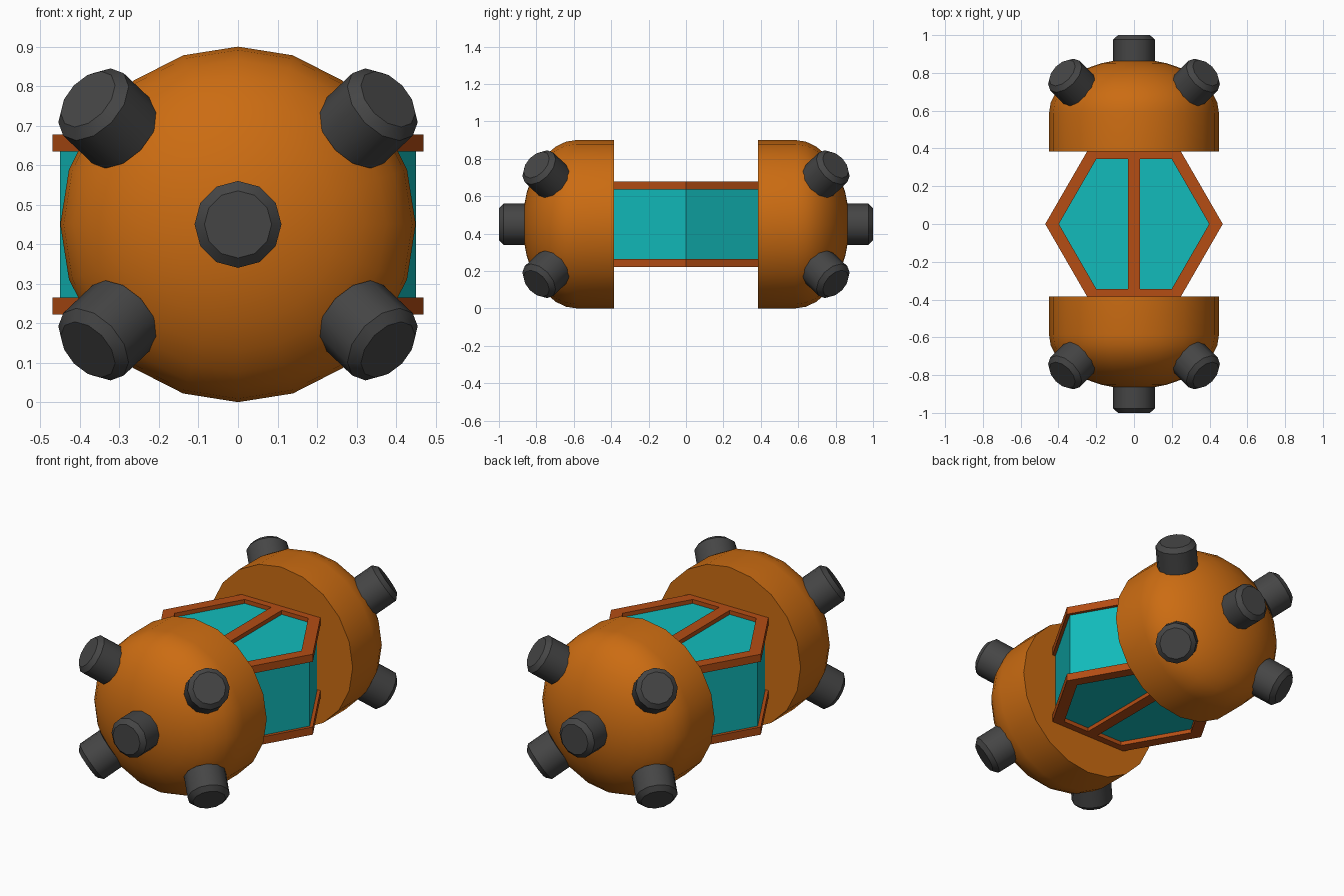
import bpy, bmesh, math
from mathutils import Vector, Matrix

if "Cube" in bpy.data.objects:
    bpy.data.objects.remove(bpy.data.objects["Cube"])

ZC = 0.45  # height of the long axis


def material(name, rgb):
    m = bpy.data.materials.new(name)
    m.diffuse_color = (*rgb, 1)
    m.use_nodes = True
    m.node_tree.nodes["Principled BSDF"].inputs["Base Color"].default_value = m.diffuse_color
    return m


ORANGE = material("orange_shell", (0.6, 0.15, 0.006))
RUST = material("rust_frame", (0.46, 0.075, 0.007))
TEAL = material("teal_glass", (0.006, 0.5, 0.5))
DARK = material("dark_metal", (0.06, 0.06, 0.06))


def finish(name, bm, mat, matrix=Matrix(), smooth=None):
    bmesh.ops.recalc_face_normals(bm, faces=bm.faces)
    me = bpy.data.meshes.new(name)
    bm.to_mesh(me)
    bm.free()
    me.transform(matrix)
    me.materials.append(mat)
    ob = bpy.data.objects.new(name, me)
    bpy.context.collection.objects.link(ob)
    if smooth:
        bpy.ops.object.select_all(action='DESELECT')
        ob.select_set(True)
        bpy.context.view_layer.objects.active = ob
        bpy.ops.object.shade_smooth_by_angle(angle=math.radians(smooth))
    return ob


def lathe(name, profile, sides, mat, origin, axis, smooth):
    """Closed solid from (radius, height) rings, turned about an axis."""
    bm = bmesh.new()
    rings = [[bm.verts.new((r * math.cos(2 * math.pi * i / sides),
                            r * math.sin(2 * math.pi * i / sides), h))
              for i in range(sides)] for r, h in profile]
    for a, b in zip(rings, rings[1:]):
        for i in range(sides):
            j = (i + 1) % sides
            bm.faces.new((a[i], a[j], b[j], b[i]))
    bm.faces.new(rings[0])
    bm.faces.new(rings[-1])
    bmesh.ops.remove_doubles(bm, verts=bm.verts, dist=1e-5)
    turn = Vector(axis).to_track_quat('Z', 'Y').to_matrix().to_4x4()
    return finish(name, bm, mat, Matrix.Translation(origin) @ turn, smooth)


def hexagon(bm, radius, z):
    return [bm.verts.new((radius * math.cos(math.pi * i / 3),
                          radius * math.sin(math.pi * i / 3), z)) for i in range(6)]


def hex_frame(name, z0, z1, outer, inner):
    bm = bmesh.new()
    loops = [hexagon(bm, r, z) for r, z in
             ((outer, z0), (outer, z1), (inner, z1), (inner, z0))]
    for k in range(4):
        a, b = loops[k], loops[(k + 1) % 4]
        for i in range(6):
            j = (i + 1) % 6
            bm.faces.new((a[i], a[j], b[j], b[i]))
    finish(name, bm, RUST)


def box(name, size, centre, mat):
    bm = bmesh.new()
    bmesh.ops.create_cube(bm, size=1)
    finish(name, bm, mat, Matrix.Translation(centre) @ Matrix.Diagonal((*size, 1)))


# glazed hexagonal cabin
bm = bmesh.new()
low, high = hexagon(bm, 0.45, ZC - 0.205), hexagon(bm, 0.45, ZC + 0.205)
bm.faces.new(low)
bm.faces.new(high)
for i in range(6):
    j = (i + 1) % 6
    bm.faces.new((low[i], low[j], high[j], high[i]))
finish("cabin_glass", bm, TEAL)

# raised frames and centre bars above and below the glass
for s, label in ((1, "upper"), (-1, "lower")):
    hex_frame(label + "_frame", ZC + s * 0.185, ZC + s * 0.228, 0.47, 0.398)
    box(label + "_centre_bar", (0.066, 0.79, 0.043), (0, 0, ZC + s * 0.2065), RUST)

# domed end shells: straight wall, then a flattened dome
dome = [(0.45, 0.385)]
for k in range(9):
    t = math.pi / 2 * k / 8
    dome.append((0.45 * math.cos(t), 0.585 + 0.288 * math.sin(t)))
stud = [(0.11, -0.15), (0.11, -0.024), (0.085, 0)]

for s, label in ((-1, "front"), (1, "back")):
    lathe(label + "_shell", dome, 20, ORANGE, (0, 0, ZC), (0, s, 0), 40)
    # one stud on the axis and four pointing out diagonally
    lathe(label + "_centre_stud", stud, 12, DARK, (0, s, ZC), (0, s, 0), 35)
    for x, side in ((-1, "left"), (1, "right")):
        for z, level in ((-1, "lower"), (1, "upper")):
            lathe(f"{label}_{level}_{side}_stud", stud, 12, DARK,
                  (x * 0.38, s * 0.80, ZC + z * 0.317), (x, s, z * 0.95), 35)
